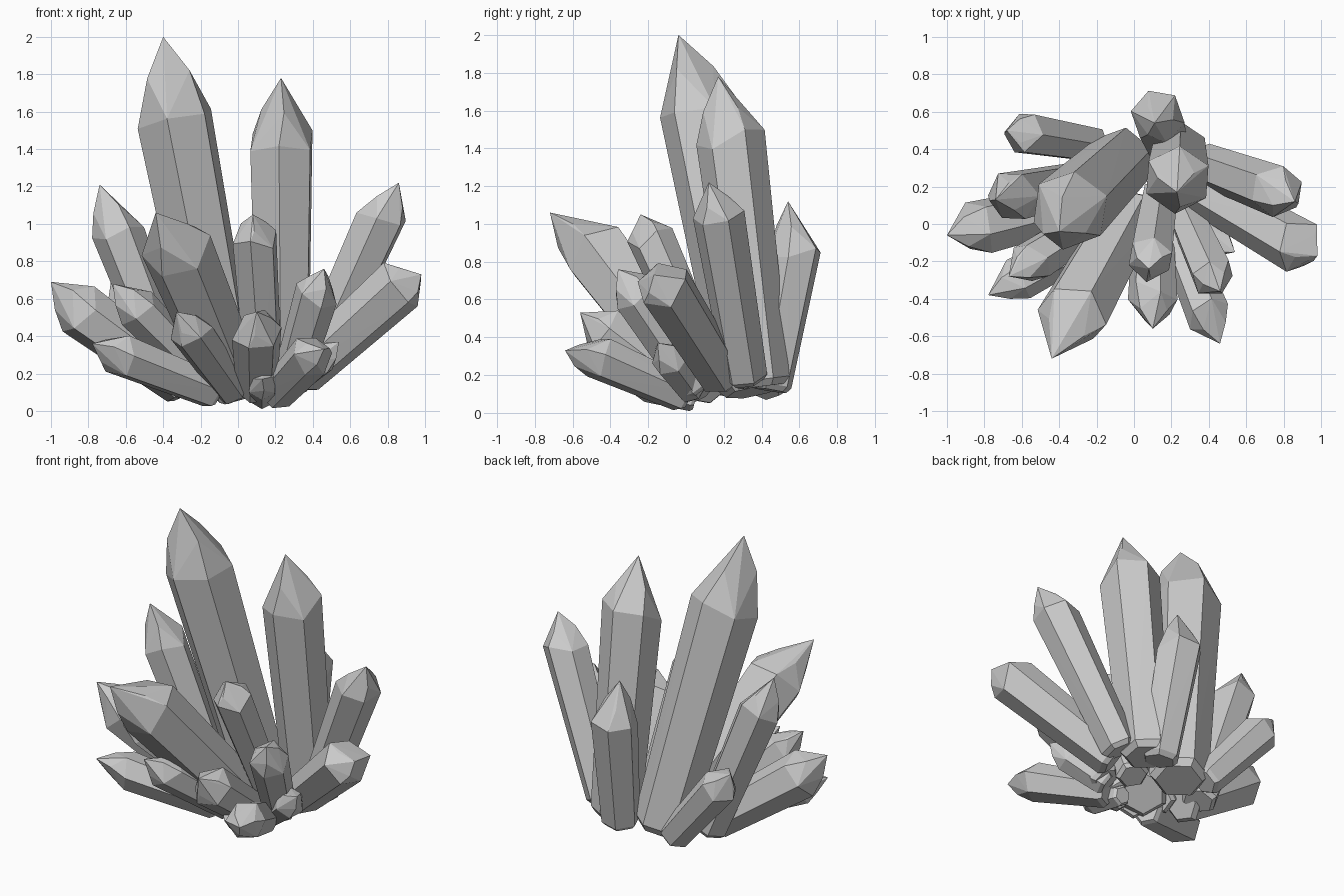
import bpy, bmesh, random
from math import cos, sin, tau
from mathutils import Vector

random.seed(4)


def crystal(name, base, tip, r, shoulder=0.78, twist=0.0, lean=(0, 0, 0)):
    """Six-sided crystal: tapered prism plus faceted point, as a convex hull.
    lean shifts the shoulder off the base-tip line for a skewed point."""
    base, tip, lean = Vector(base), Vector(tip), Vector(lean)
    length = (tip - base).length
    rot = (tip - base + lean).to_track_quat('Z', 'Y')
    bm = bmesh.new()

    def put(a, rad, t, slide=0.0):
        off = lean * (t / shoulder if t < shoulder else (1 - t) / (1 - shoulder))
        centre = base.lerp(tip, t) + off
        bm.verts.new(centre + rot @ Vector((cos(a) * rad, sin(a) * rad, slide)))

    for i in range(6):
        a = tau * i / 6 + twist
        put(a, r * 0.66, 0)
        put(a, r * 0.83, 0.2 * r / length)
        put(a, r, shoulder, random.uniform(-0.35, 0.35) * r)
        if i % 2 == 0:
            put(a + 0.2, r * 0.62, shoulder + (1 - shoulder) * 0.5)
    bm.verts.new(tip)
    bmesh.ops.convex_hull(bm, input=bm.verts[:])
    loose = [v for v in bm.verts if not v.link_faces]
    bmesh.ops.delete(bm, geom=loose, context='VERTS')
    bmesh.ops.recalc_face_normals(bm, faces=bm.faces[:])
    mesh = bpy.data.meshes.new(name)
    bm.to_mesh(mesh)
    bm.free()
    bpy.context.collection.objects.link(bpy.data.objects.new(name, mesh))


# Tall and upper crystals: base, tip, radius, shoulder, twist, lean
upper = [
    ("tall_left", (-0.06, 0.35, 0.11), (-0.40, -0.04, 2.0), 0.215, 0.80, 0.1, (-0.02, 0.03, 0)),
    ("tall_right", (0.24, 0.40, 0.14), (0.23, 0.17, 1.78), 0.185, 0.79, 0.5, (0, 0.02, 0)),
    ("back", (0.17, 0.44, 0.12), (0.11, 0.54, 1.12), 0.145, 0.72, 0.5, (0, 0.06, 0)),
    ("right_upper", (0.37, 0.32, 0.17), (0.86, 0.12, 1.22), 0.14, 0.82, 0.2, (-0.01, 0.02, 0)),
    ("right_lower", (0.32, 0.20, 0.18), (0.98, -0.17, 0.73), 0.15, 0.86, 0.0, (-0.01, 0, 0.03)),
    ("left_upper", (-0.32, 0.22, 0.12), (-0.74, 0.13, 1.21), 0.14, 0.78, 0.3),
    ("front_large", (-0.01, 0.08, 0.12), (-0.44, -0.72, 1.06), 0.195, 0.71, 0.4, (0, 0.02, 0.06)),
    ("front_middle", (0.14, 0.16, 0.15), (0.08, -0.24, 1.05), 0.125, 0.87, 0.5),
]

# Low outer crystals
lower = [
    ("left_outer", (-0.28, 0.11, 0.13), (-1.0, -0.06, 0.69), 0.15, 0.79, 0.2, (0, 0, -0.03)),
    ("back_left", (-0.20, 0.42, 0.12), (-0.68, 0.50, 0.69), 0.12, 0.82, 0.6),
    ("front_left_low", (-0.12, -0.03, 0.10), (-0.78, -0.38, 0.36), 0.12, 0.76, 0.0),
    ("front_left_mid", (-0.15, 0.05, 0.15), (-0.67, -0.28, 0.68), 0.12, 0.78, 0.3),
    ("front_left_small", (-0.02, -0.02, 0.10), (-0.33, -0.52, 0.53), 0.115, 0.74, 0.5),
    ("front_low", (0.10, 0.00, 0.11), (0.10, -0.56, 0.53), 0.135, 0.72, 0.2),
    ("front_right_mid", (0.27, 0.06, 0.12), (0.46, -0.36, 0.76), 0.12, 0.80, 0.4),
    ("front_right_low", (0.20, 0.00, 0.09), (0.46, -0.64, 0.33), 0.12, 0.75, 0.1, (0, 0, 0.03)),
    ("right_small", (0.24, 0.04, 0.11), (0.54, -0.15, 0.37), 0.10, 0.70, 0.3),
    ("front_tiny", (0.13, 0.05, 0.07), (0.13, -0.33, 0.17), 0.08, 0.72, 0.5),
]

for c in upper + lower:
    crystal(c[0] + "_crystal", *c[1:])
